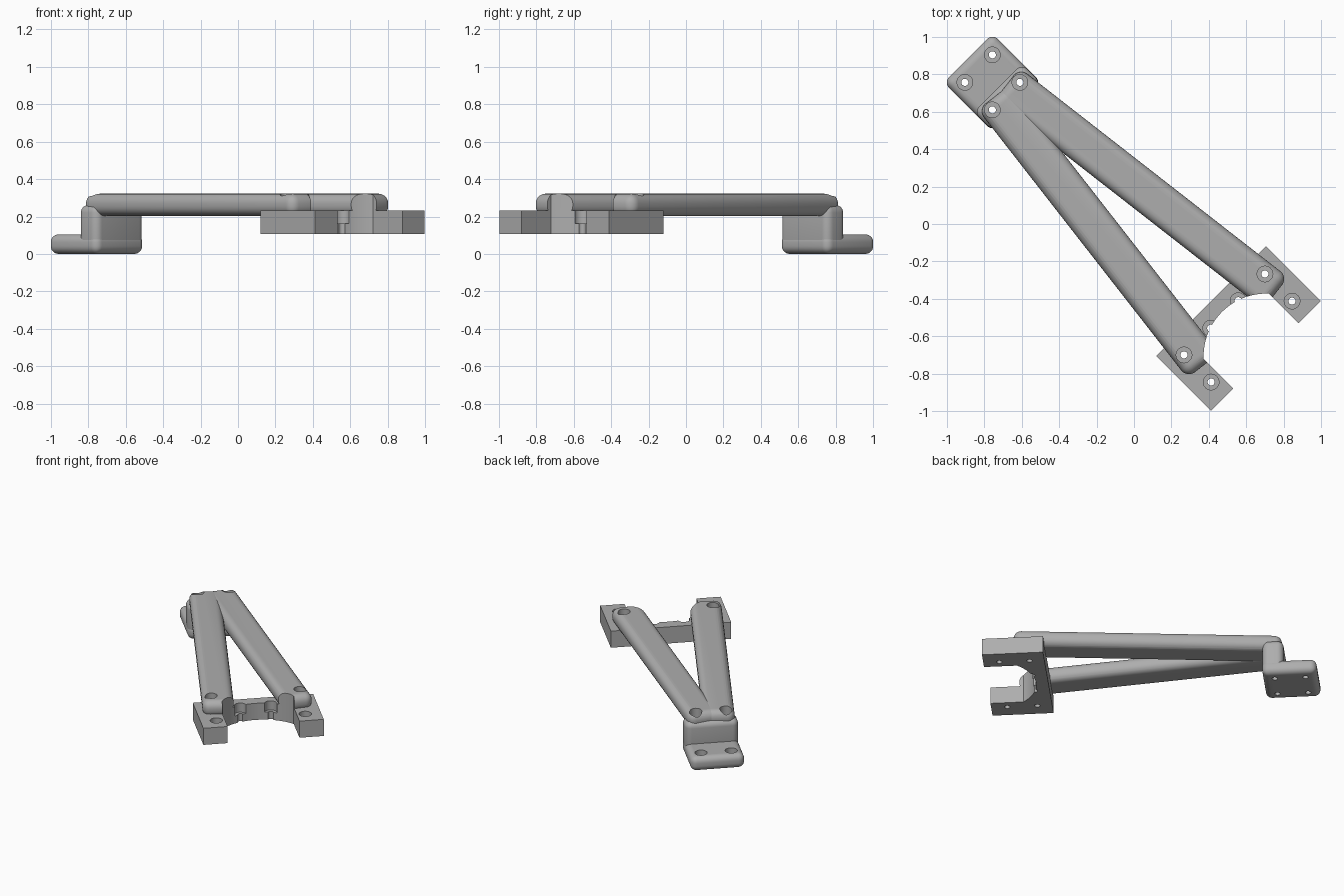
import bpy, bmesh, math
from mathutils import Matrix, Vector

if "Cube" in bpy.data.objects:
    bpy.data.objects.remove(bpy.data.objects["Cube"])

grey = bpy.data.materials.new("light_grey")
grey.use_nodes = True
colour = (0.42, 0.42, 0.42, 1)
grey.diffuse_color = colour
grey.node_tree.nodes["Principled BSDF"].inputs["Base Color"].default_value = colour

# Parts are built along the x axis of symmetry, then turned to the diagonal
TURN = Matrix.Rotation(-math.pi / 4, 4, 'Z')


def add_object(name, bm):
    bmesh.ops.recalc_face_normals(bm, faces=bm.faces)
    mesh = bpy.data.meshes.new(name)
    bm.to_mesh(mesh)
    bm.free()
    mesh.materials.append(grey)
    ob = bpy.data.objects.new(name, mesh)
    bpy.context.collection.objects.link(ob)
    return ob


def box(name, low, high, radius=0, place=Matrix()):
    low, high = Vector(low), Vector(high)
    bm = bmesh.new()
    bmesh.ops.create_cube(bm, size=1)
    bmesh.ops.scale(bm, vec=high - low, verts=bm.verts)
    bmesh.ops.translate(bm, vec=(low + high) / 2, verts=bm.verts)
    if radius:
        bmesh.ops.bevel(bm, geom=bm.edges[:], offset=radius, segments=6,
                        profile=0.5, affect='EDGES')
    bmesh.ops.transform(bm, matrix=place, verts=bm.verts)
    return add_object(name, bm)


def cylinder(bm, x, y, radius, bottom, top, sides):
    bmesh.ops.create_cone(bm, cap_ends=True, segments=sides, radius1=radius,
                          radius2=radius, depth=top - bottom,
                          matrix=Matrix.Translation((x, y, (top + bottom) / 2)))


def hole_cutter(name, holes, radius, deep):
    bm = bmesh.new()
    for x, y, floor in holes:
        cylinder(bm, x, y, radius, -0.1 if deep else floor, 0.5, 32)
    ob = add_object(name, bm)
    ob.hide_render = True
    return ob


# Screw holes: position along, position across, counterbore floor
holes = []
for side in (-1, 1):
    holes += [(-1.175, side * 0.104, 0.05), (-0.967, side * 0.104, 0.2),
              (0.684, side * 0.104, 0.163), (0.684, side * 0.306, 0.163),
              (0.889, side * 0.306, 0.163)]
shafts = hole_cutter("shaft_cutter", holes, 0.019, True)
counterbores = hole_cutter("counterbore_cutter", holes, 0.042, False)

# Round bore and the straight opening in front of it
bm = bmesh.new()
cylinder(bm, 1.0, 0, 0.335, -0.1, 0.6, 96)
bore = add_object("bore_cutter", bm)
slot = box("slot_cutter", (0.5, -0.247, -0.2), (1.5, 0.247, 0.7))
limit = bore.modifiers.new("limit", 'BOOLEAN')
limit.operation, limit.object, limit.solver = 'INTERSECT', slot, 'EXACT'
bore.hide_render = slot.hide_render = True

# Foot plate, upright and clamp block
parts = [
    box("foot_plate", (-1.255, -0.185, 0), (-0.885, 0.185, 0.105), 0.042),
    box("upright", (-1.03, -0.183, 0.03), (-0.887, 0.183, 0.262), 0.042),
    box("clamp_block", (0.583, -0.414, 0.107), (0.998, 0.414, 0.231)),
]

# Two flattened arms, spreading from the upright to the clamp block
for name, side in (("right_arm", -1), ("left_arm", 1)):
    spread = Matrix.Rotation(side * math.asin(0.123), 4, 'Z')
    y = side * 0.174
    parts.append(box(name, (-0.995, y - 0.108, 0.203), (0.825, y + 0.108, 0.322),
                     0.052, spread))

# Cut, turn and shade every part
for ob in parts:
    for cutter in (bore, counterbores, shafts):
        cut = ob.modifiers.new(cutter.name, 'BOOLEAN')
        cut.operation, cut.object, cut.solver = 'DIFFERENCE', cutter, 'EXACT'
    bpy.context.view_layer.update()
    graph = bpy.context.evaluated_depsgraph_get()
    mesh = bpy.data.meshes.new_from_object(ob.evaluated_get(graph))
    ob.modifiers.clear()
    ob.data = mesh
    mesh.transform(TURN)
    bpy.ops.object.select_all(action='DESELECT')
    ob.select_set(True)
    bpy.context.view_layer.objects.active = ob
    bpy.ops.object.shade_smooth_by_angle(angle=math.radians(30))

for cutter in (bore, slot, shafts, counterbores):
    bpy.data.objects.remove(cutter)
